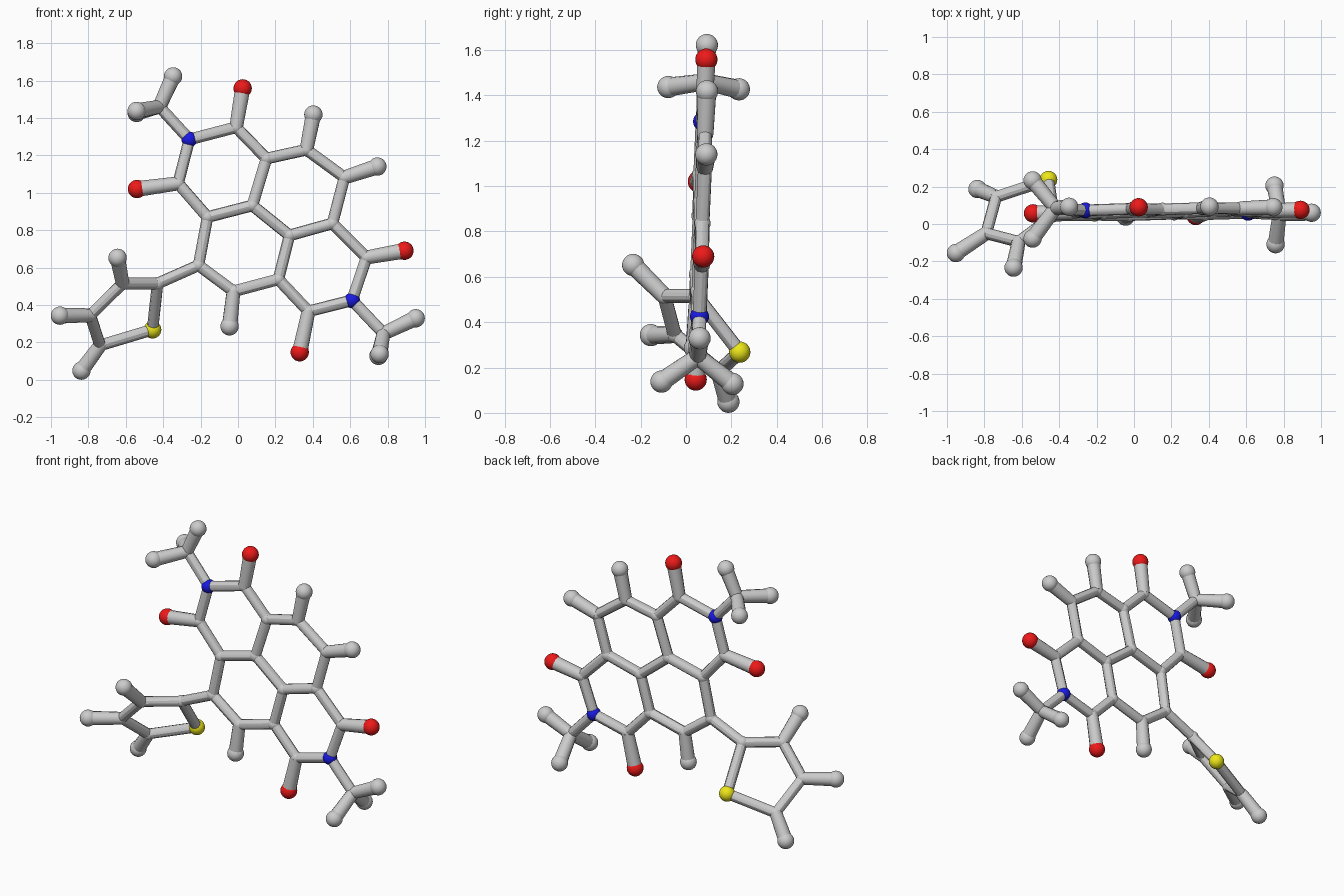
import bpy, bmesh
from mathutils import Vector, Matrix

if "Cube" in bpy.data.objects:
    bpy.data.objects.remove(bpy.data.objects["Cube"])

# Flat fused-ring part: (x, z) for each atom, depth follows a slightly tilted plane
flat = dict(
    N1=(-.26, 1.285), A=(-.01, 1.35), B=(-.32, 1.05), C=(-.163, .87), D=(.077, .932),
    E=(.152, 1.183), F=(.366, 1.23), G=(.569, 1.082), I=(.505, .836), J=(.275, .772),
    K=(.687, .654), N2=(.61, .425), L=(.377, .366), M=(.216, .537), P=(-.024, .473),
    Q=(-.211, .612), O1=(.025, 1.558), O2=(-.54, 1.02), O3=(.89, .69), O4=(.33, .147),
    H1=(.403, 1.418), H2=(.745, 1.14), H3=(-.045, .286))
pos = {k: Vector((x, .03 + .022 * x + .038 * z, z)) for k, (x, z) in flat.items()}

# Out-of-plane side groups: full (x, y, z)
side = dict(
    T=(-.43, .045, .515), U=(-.617, -.095, .515), V=(-.79, -.05, .345),
    W=(-.737, .145, .184), S=(-.457, .237, .268),
    H4=(-.644, -.233, .652), H5=(-.952, -.155, .343), H6=(-.837, .187, .049),
    X=(-.42, .085, 1.46), H7=(-.347, .092, 1.622), H8=(-.542, .233, 1.427), H9=(-.542, -.078, 1.437),
    Y=(.778, .052, .248), H10=(.95, .06, .329), H11=(.751, .205, .128), H12=(.757, -.108, .138))
pos.update({k: Vector(v) for k, v in side.items()})

core = "N1-A A-E E-D D-C C-B B-N1 E-F F-G G-I I-J J-D I-K K-N2 N2-L L-M M-J M-P P-Q Q-C"
thiol_ring = "Q-T T-U U-V V-W W-S S-T"
methyl_links = "N1-X N2-Y"
tips = "A-O1 B-O2 K-O3 L-O4 F-H1 G-H2 P-H3 U-H4 V-H5 W-H6 X-H7 X-H8 X-H9 Y-H10 Y-H11 Y-H12"


def finish(bm, name, color=None):
    me = bpy.data.meshes.new(name)
    bm.to_mesh(me)
    bm.free()
    ob = bpy.data.objects.new(name, me)
    bpy.context.collection.objects.link(ob)
    if color:
        mat = bpy.data.materials.new(name)
        mat.diffuse_color = color
        mat.use_nodes = True
        mat.node_tree.nodes["Principled BSDF"].inputs["Base Color"].default_value = mat.diffuse_color
        me.materials.append(mat)
    bpy.ops.object.select_all(action='DESELECT')
    ob.select_set(True)
    bpy.context.view_layer.objects.active = ob
    bpy.ops.object.shade_smooth_by_angle()


def rods(name, text, r1, r2):
    bm = bmesh.new()
    for pair in text.split():
        a, b = (pos[k] for k in pair.split("-"))
        d = b - a
        m = Matrix.Translation((a + b) / 2) @ d.to_track_quat('Z', 'Y').to_matrix().to_4x4()
        bmesh.ops.create_cone(bm, cap_ends=True, segments=12, radius1=r1, radius2=r2,
                              depth=d.length, matrix=m)
    finish(bm, name)


def balls(name, keys, r, color=None):
    bm = bmesh.new()
    for k in keys:
        bmesh.ops.create_uvsphere(bm, u_segments=24, v_segments=14, radius=r,
                                  matrix=Matrix.Translation(pos[k]))
    finish(bm, name, color)


# Bonds
rods("fused_ring_bonds", core, .031, .031)
rods("side_ring_bonds", thiol_ring, .031, .031)
rods("methyl_links", methyl_links, .031, .031)
rods("end_bonds", tips, .037, .042)

# Atoms
balls("carbon_joints", [k for k in pos if len(k) == 1 and k != "S"], .036)
balls("hydrogen_atoms", [k for k in pos if k[0] == "H"], .049)
balls("oxygen_atoms", ["O1", "O2", "O3", "O4"], .049, (.85, .01, .01, 1))
balls("nitrogen_atoms", ["N1", "N2"], .042, (.01, .01, .8, 1))
balls("sulfur_atom", ["S"], .047, (.85, .8, .01, 1))
